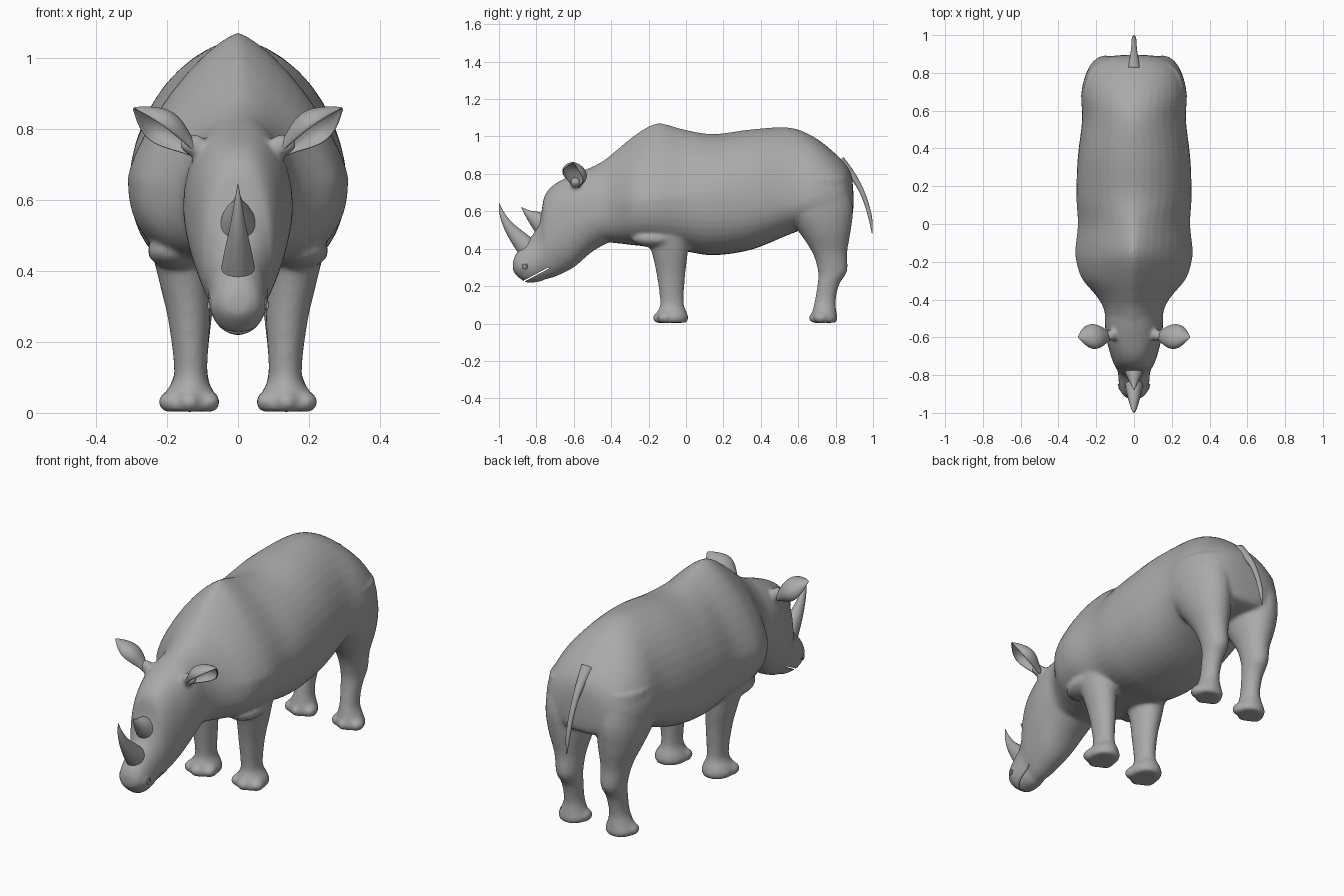
import bpy, bmesh, math
from mathutils import Vector, Matrix

cube = bpy.data.objects.get("Cube")
if cube:
    bpy.data.objects.remove(cube, do_unlink=True)

hide = bpy.data.materials.new("grey_hide")
hide.use_nodes = True
GREY = (0.4, 0.4, 0.4, 1)
hide.diffuse_color = GREY
hide.node_tree.nodes["Principled BSDF"].inputs["Base Color"].default_value = GREY


def finish(name, bm):
    """Turn a bmesh into a smooth grey object."""
    bmesh.ops.recalc_face_normals(bm, faces=bm.faces)
    mesh = bpy.data.meshes.new(name)
    bm.to_mesh(mesh)
    bm.free()
    mesh.materials.append(hide)
    mesh.shade_smooth()
    obj = bpy.data.objects.new(name, mesh)
    bpy.context.collection.objects.link(obj)
    return obj


def resample(rows, steps=4):
    """Catmull-Rom interpolation of rows of numbers."""
    out = []
    for i in range(len(rows) - 1):
        a, b, c, d = (rows[max(0, min(len(rows) - 1, i + k))] for k in (-1, 0, 1, 2))
        for s in range(steps):
            t = s / steps
            out.append([q + 0.5 * t * (r - p + t * (2*p - 5*q + 4*r - e + t * (3*(q - r) + e - p)))
                        for p, q, r, e in zip(a, b, c, d)])
    return out + [list(rows[-1])]


def loft(bm, rings):
    """Skin a row of closed rings and cap both ends."""
    loops = [[bm.verts.new(p) for p in ring] for ring in rings]
    n = len(loops[0])
    for a, b in zip(loops, loops[1:]):
        for i in range(n):
            bm.faces.new((a[i], a[(i + 1) % n], b[(i + 1) % n], b[i]))
    bm.faces.new(loops[0])
    bm.faces.new(loops[-1])


def trunk(bm, rows, low):
    """Rows: y, bottom, widest height, top, half width, roundness of the top."""
    rings = []
    for y, zb, zm, zt, w, n in resample(rows):
        ring = []
        for k in range(40):
            a = math.tau * k / 40
            c, s = math.cos(a), math.sin(a)
            e = 2 / (n if s > 0 else low)
            height = zt - zm if s > 0 else zm - zb
            ring.append((math.copysign(w * abs(c) ** e, c), y,
                         zm + math.copysign(height * abs(s) ** e, s)))
        rings.append(ring)
    loft(bm, rings)


def leg(bm, rows, side):
    """Rows: z, x centre, x radius, back and front y."""
    loft(bm, [[(side * (x + r * math.cos(k * math.tau / 24)),
                (y0 + y1) / 2 + (y1 - y0) / 2 * math.sin(k * math.tau / 24), z)
               for k in range(24)] for z, x, r, y0, y1 in resample(rows)])


def horn(name, rows, flat=1.0):
    """Tapered tube in the middle plane. Rows: y, z, radius."""
    pts = resample(rows, 6)
    bm = bmesh.new()
    rings = []
    for i, (y, z, r) in enumerate(pts):
        a, b = pts[max(i - 1, 0)], pts[min(i + 1, len(pts) - 1)]
        t = Vector((b[0] - a[0], b[1] - a[1])).normalized()
        r = max(r, 0.001)
        rings.append([(flat * r * math.cos(q), y - t.y * r * math.sin(q), z + t.x * r * math.sin(q))
                      for q in (k * math.tau / 20 for k in range(20))])
    loft(bm, rings)
    return finish(name, bm)


def blob(bm, at, size, tilt=None):
    m = Matrix.Translation(at) @ (tilt or Matrix()) @ Matrix.Diagonal((*size, 1))
    bmesh.ops.create_uvsphere(bm, u_segments=24, v_segments=16, radius=1, matrix=m)


# Torso, head and legs fused into one skin
TORSO = [(-.56, .36, .60, .81, .14, 1.9), (-.45, .43, .62, .865, .16, 1.8),
         (-.38, .43, .63, .92, .20, 1.6), (-.29, .42, .65, .995, .275, 1.4),
         (-.20, .41, .66, 1.055, .305, 1.35), (-.13, .40, .66, 1.07, .31, 1.35),
         (0, .385, .66, 1.035, .297, 1.5), (.15, .365, .66, 1.013, .305, 1.8),
         (.35, .395, .66, 1.038, .298, 1.9), (.55, .475, .67, 1.048, .275, 1.8),
         (.68, .52, .67, 1.0, .28, 1.9), (.78, .53, .67, .925, .26, 2),
         (.85, .54, .67, .855, .215, 2), (.885, .56, .66, .79, .14, 2),
         (.895, .62, .66, .70, .05, 2)]
HEAD = [(-.925, .28, .31, .335, .03, 2), (-.905, .255, .31, .38, .06, 2),
        (-.86, .222, .31, .43, .078, 2), (-.81, .22, .33, .49, .083, 2),
        (-.775, .225, .38, .59, .088, 2.2), (-.755, .235, .45, .685, .10, 2.4),
        (-.70, .25, .50, .747, .122, 2.4), (-.60, .30, .56, .797, .147, 2.3),
        (-.50, .385, .58, .837, .155, 2), (-.40, .44, .60, .87, .15, 1.9)]
FORELEG = [(.004, .137, .070, -.16, .005), (.03, .137, .080, -.165, .012),
           (.06, .136, .068, -.155, .005), (.11, .133, .047, -.138, -.012),
           (.25, .137, .058, -.155, -.005), (.36, .148, .072, -.178, .008),
           (.47, .155, .090, -.21, .018), (.60, .16, .10, -.23, .03)]
HINDLEG = [(.004, .137, .066, .675, .805), (.03, .137, .076, .67, .81),
           (.06, .136, .064, .675, .805), (.12, .132, .046, .688, .80),
           (.21, .130, .050, .703, .82), (.28, .130, .058, .705, .862),
           (.38, .135, .072, .675, .862), (.50, .145, .105, .595, .882),
           (.62, .15, .122, .50, .892), (.78, .14, .125, .52, .86)]

bm = bmesh.new()
trunk(bm, TORSO, 2.4)
trunk(bm, HEAD, 2.0)
for side in (1, -1):
    leg(bm, FORELEG, side)
    leg(bm, HINDLEG, side)
    for front in (-.125, .71):
        for turn in (-1, 0, 1):      # three toes
            blob(bm, (side * .137 + turn * .055, front + .025 * abs(turn) - .012, .031),
                 (.032, .042, .03))
    # brow, cheek and nostril swellings
    blob(bm, (side * .085, -.685, .47), (.035, .05, .045))
    blob(bm, (side * .055, -.86, .305), (.028, .035, .035))
    # shoulder fold over the top of the foreleg
    blob(bm, (side * .17, -.16, .455), (.085, .13, .05))
    # ear root
    blob(bm, (side * .125, -.59, .755), (.04, .03, .03))
body = finish("body", bm)

remesh = body.modifiers.new("Fuse", "REMESH")
remesh.mode = "VOXEL"
remesh.voxel_size = 0.01
remesh.use_smooth_shade = True
soften = body.modifiers.new("Soften", "SMOOTH")
soften.factor = 0.5
soften.iterations = 7

# Mouth slit
bm = bmesh.new()
bmesh.ops.create_cube(bm, size=1, matrix=Matrix.Translation((0, -.80, .262)) @
                      Matrix.Rotation(math.radians(28), 4, "X") @ Matrix.Diagonal((.4, .15, .007, 1)))
cutter = finish("mouth_cutter", bm)
cutter.hide_render = True
cutter.hide_set(True)
cutter.display_type = "WIRE"
slit = body.modifiers.new("Mouth", "BOOLEAN")
slit.operation = "DIFFERENCE"
slit.object = cutter

# Horns and tail
horn("front_horn", [(-.835, .39, .06), (-.895, .455, .045), (-.948, .52, .028),
                    (-.983, .585, .014), (-1, .645, .001)], 0.85)
horn("rear_horn", [(-.765, .53, .06), (-.805, .56, .043), (-.845, .588, .02), (-.88, .622, .001)], 0.9)
horn("tail", [(.82, .87, .03), (.87, .815, .022), (.92, .745, .015), (.96, .655, .012),
              (.985, .565, .01), (.996, .48, .002)], 1.1)

for side, label in ((1, "left"), (-1, "right")):
    # Cupped ear, open outward and forward
    axis = Vector((.155, 0, .14))
    out = Vector((.6, -.45, -.66)).normalized()
    across = axis.normalized().cross(out)
    bm = bmesh.new()
    grid = []
    for i in range(15):
        t = i / 14
        width = .02 + .046 * math.sin(math.pi * min(1, t * 1.1) ** 1.3) if t < .9 else .02 * (1 - t) * 10
        row = []
        for j in range(17):
            a = math.radians(-115 + 230 * j / 16)
            p = Vector((.125, -.59, .735)) + axis * t - out * (width * .75 * math.cos(a)) \
                + across * (width * math.sin(a)) + out * .025 * t
            row.append(bm.verts.new((side * p.x, p.y, p.z)))
        grid.append(row)
    for a, b in zip(grid, grid[1:]):
        for j in range(16):
            bm.faces.new((a[j], a[j + 1], b[j + 1], b[j]))
    ear = finish(label + "_ear", bm)
    shell = ear.modifiers.new("Thickness", "SOLIDIFY")
    shell.thickness = 0.008
    shell.offset = 0
    ear.modifiers.new("Round", "SUBSURF").levels = 1

    # Eyeball with a lid ring
    bm = bmesh.new()
    blob(bm, (side * .112, -.677, .46), (.012, .017, .014))
    finish(label + "_eye", bm)
    bpy.ops.mesh.primitive_torus_add(location=(side * .114, -.677, .46), major_radius=.021,
                                     minor_radius=.006, major_segments=24, minor_segments=8,
                                     rotation=(0, math.pi / 2, 0))
    lid = bpy.context.object
    lid.name = label + "_eyelid"
    lid.scale = (.75, 1.15, 1)
    lid.data.materials.append(hide)
    lid.data.shade_smooth()

    # Nostril rim
    bpy.ops.mesh.primitive_torus_add(location=(side * .079, -.862, .305), major_radius=.013,
                                     minor_radius=.004, major_segments=20, minor_segments=8,
                                     rotation=(0, math.pi / 2, side * math.radians(-15)))
    rim = bpy.context.object
    rim.name = label + "_nostril"
    rim.data.materials.append(hide)
    rim.data.shade_smooth()
